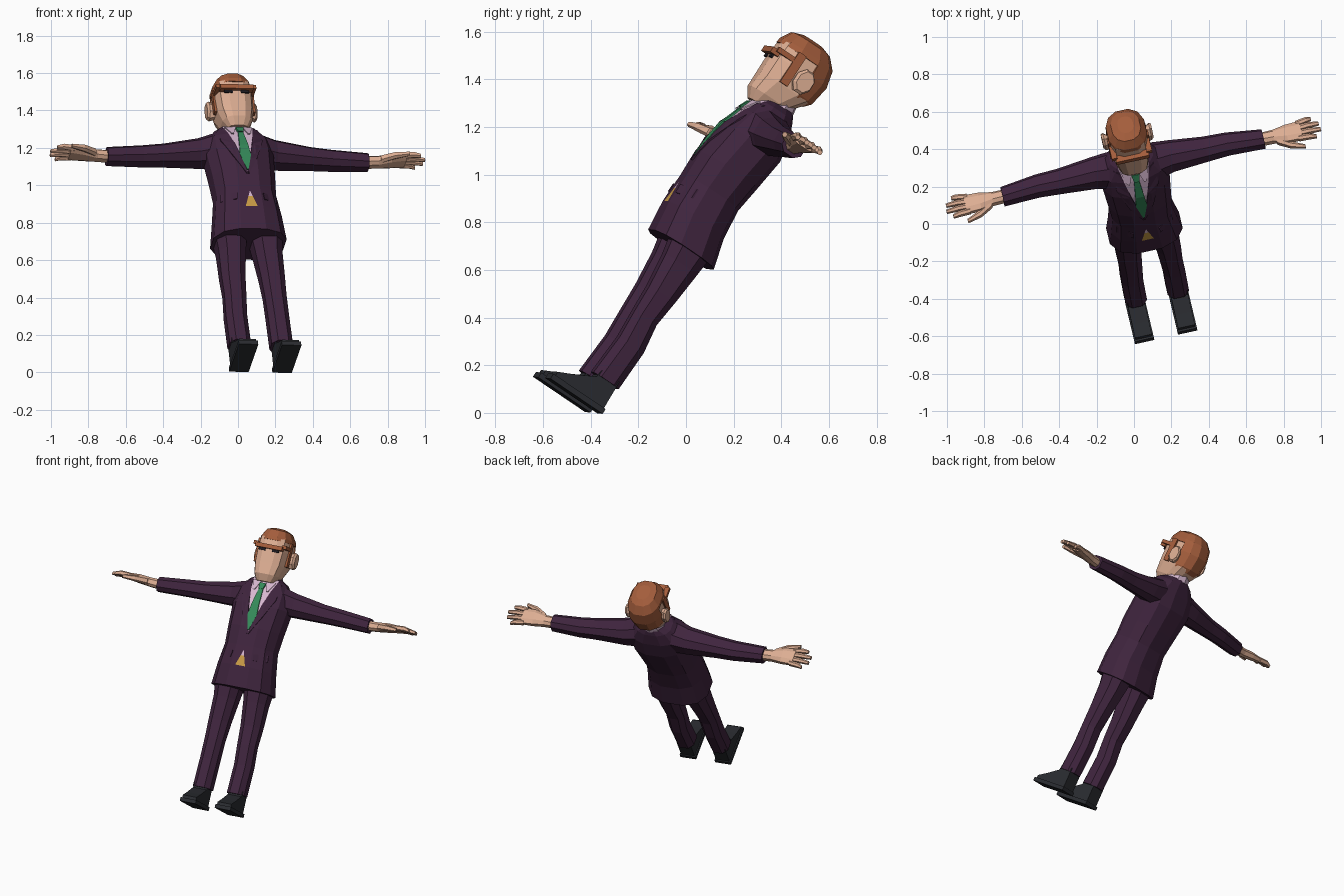
import bpy, bmesh, math
from mathutils import Matrix, Vector
from mathutils.bvhtree import BVHTree

cube = bpy.data.objects.get("Cube")
if cube:
    bpy.data.objects.remove(cube)

# Whole figure is modelled upright, then leaned back and turned by this pose
X = Vector((0.976, 0.216, -0.023)).normalized()
U = Vector((-0.094, 0.542, 0.835))
U = (U - X * U.dot(X)).normalized()
Y = U.cross(X)
POSE = Matrix((X, Y, U)).transposed().to_4x4()
POSE.translation = (0.131, -0.431, 0.044)


def material(name, r, g, b):
    m = bpy.data.materials.new(name)
    m.use_nodes = True
    m.diffuse_color = (r, g, b, 1)
    bsdf = m.node_tree.nodes["Principled BSDF"]
    bsdf.inputs["Base Color"].default_value = (r, g, b, 1)
    bsdf.inputs["Roughness"].default_value = 0.8
    return m


SUIT = material("plum suit", 0.05, 0.018, 0.048)
SKIN = material("skin", 0.72, 0.42, 0.29)
HAIR = material("ginger hair", 0.37, 0.11, 0.045)
SHIRT = material("pale lilac shirt", 0.67, 0.47, 0.62)
TIE = material("green tie", 0.035, 0.25, 0.1)
SHOE = material("charcoal shoe", 0.023, 0.025, 0.03)
GOLD = material("gold", 0.58, 0.33, 0.06)
EYE = material("dark eye", 0.012, 0.01, 0.014)


def finish(bm, name, *mats):
    bmesh.ops.recalc_face_normals(bm, faces=bm.faces[:])
    bm.transform(POSE)
    mesh = bpy.data.meshes.new(name)
    bm.to_mesh(mesh)
    bm.free()
    obj = bpy.data.objects.new(name, mesh)
    for m in mats:
        mesh.materials.append(m)
    bpy.context.collection.objects.link(obj)
    return obj


def loft(rings, axis="z", sides=12, power=2.5, tilt=0, grow=1, bm=None):
    """Rings are (x, y, z, half size a, half size b) across the given axis."""
    bm = bm or bmesh.new()
    loops = []
    for x, y, z, a, b in rings:
        loop = []
        for i in range(sides):
            t = (i + 0.5) * math.tau / sides
            c, s = math.cos(t), math.sin(t)
            p = grow * a * math.copysign(abs(c) ** (2 / power), c)
            q = grow * b * math.copysign(abs(s) ** (2 / power), s)
            off = (p, q, tilt * q) if axis == "z" else (0, p, q)
            loop.append(bm.verts.new(Vector((x, y, z)) + Vector(off)))
        loops.append(loop)
    for l0, l1 in zip(loops, loops[1:]):
        for i in range(sides):
            j = (i + 1) % sides
            bm.faces.new((l0[i], l0[j], l1[j], l1[i]))
    bm.faces.new(loops[0])
    bm.faces.new(loops[-1])
    return bm


def flip(rings, s):
    return [(s * r[0], *r[1:]) for r in rings]


def cut(bm, point, normal, keep=lambda f: True):
    faces = [f for f in bm.faces if keep(f)]
    geom = faces + list({e for f in faces for e in f.edges}) + list({v for f in faces for v in f.verts})
    bmesh.ops.bisect_plane(bm, geom=geom, plane_co=point, plane_no=normal, dist=1e-5)


# Jacket body, with the shirt opening and waist notch cut into its front
torso = loft([
    (0, -0.005, 0.765, 0.205, 0.155), (0, -0.03, 0.9, 0.187, 0.145),
    (0, -0.035, 1.03, 0.168, 0.138), (0, -0.028, 1.15, 0.176, 0.148),
    (0, -0.008, 1.3, 0.188, 0.147), (0, 0, 1.4, 0.18, 0.12),
    (0, 0.005, 1.47, 0.12, 0.09), (0, 0.01, 1.5, 0.07, 0.07)])


def front(f):
    return f.calc_center_median().y < -0.06 and f.normal.y < -0.2


torso.normal_update()
bmesh.ops.recalc_face_normals(torso, faces=torso.faces[:])
for s in (-1, 1):
    cut(torso, (0, 0, 1.12), (0.36, 0, -s * 0.085), front)
    cut(torso, (0, 0, 1.0), (0.23, 0, s * 0.076), front)
for h in (0.9, 0.965):
    cut(torso, (0, 0, h), (0, 0, 1), front)
for f in torso.faces:
    c = f.calc_center_median()
    if front(f):
        if c.z > 1.12 and abs(c.x) < (c.z - 1.12) * 0.236:
            f.material_index = 1
        elif 0.9 < c.z < 1.0 and abs(c.x) < (1.0 - c.z) * 0.33:
            f.material_index = 2 if c.z < 0.965 else 1
surface = BVHTree.FromBMesh(torso)
finish(torso, "jacket_body", SUIT, SHIRT, GOLD)


def strip(name, left, right, mat, lift=0.008):
    """Thin plate lying on the jacket front between two (x, height) edges."""
    bm = bmesh.new()

    def put(p, out):
        hit = surface.ray_cast(Vector((p[0], -1, p[1])), Vector((0, 1, 0)))[0]
        y = hit.y if hit else -0.06
        return bm.verts.new((p[0], y - out, p[1]))
    rows = [[put(l, lift), put(r, lift), put(r, -0.004), put(l, -0.004)]
            for l, r in zip(left, right)]
    for a, b in zip(rows, rows[1:]):
        for i in range(4):
            j = (i + 1) % 4
            bm.faces.new((a[i], a[j], b[j], b[i]))
    bm.faces.new(rows[0])
    bm.faces.new(rows[-1])
    return finish(bm, name, mat)


# Tie
strip("tie_knot", [(-0.022, 1.445), (-0.014, 1.405)], [(0.022, 1.445), (0.014, 1.405)], TIE, 0.016)
strip("tie_blade", [(-0.014, 1.405), (-0.024, 1.3), (-0.03, 1.23), (-0.004, 1.13)],
      [(0.014, 1.405), (0.024, 1.3), (0.03, 1.23), (0.004, 1.13)], TIE, 0.009)

for s, side in ((1, "left"), (-1, "right")):
    def at(*pts):
        return [(s * x, z) for x, z in pts]

    # Lapels, shirt collar points and pocket flaps
    strip(side + "_lapel", at((0, 1.11), (0.02, 1.2), (0.046, 1.31), (0.08, 1.45)),
          at((0.006, 1.105), (0.066, 1.22), (0.115, 1.35), (0.11, 1.455)), SUIT)
    strip(side + "_collar_point", at((0.016, 1.455), (0.04, 1.39)),
          at((0.075, 1.46), (0.052, 1.395)), SHIRT, 0.01)
    strip(side + "_pocket_flap", at((0.07, 0.985), (0.075, 0.945)),
          at((0.15, 1.0), (0.155, 0.955)), SUIT)

    # Sleeve
    finish(loft(flip([
        (0.12, 0.005, 1.365, 0.1, 0.09), (0.21, 0.02, 1.355, 0.085, 0.077),
        (0.4, 0.025, 1.34, 0.068, 0.06), (0.52, 0.03, 1.335, 0.062, 0.055),
        (0.715, 0.02, 1.322, 0.052, 0.048)], s), "x", 8), side + "_sleeve", SUIT)

    # Hand with four fingers and a thumb
    hand = loft(flip([
        (0.7, 0.02, 1.322, 0.036, 0.032), (0.77, 0.018, 1.325, 0.038, 0.03),
        (0.84, 0.012, 1.332, 0.056, 0.028), (0.92, 0.012, 1.336, 0.06, 0.02)], s), "x", 8)
    for k, tip in enumerate((0.995, 1.025, 1.02, 0.985)):
        y = -0.034 + 0.031 * k
        loft(flip([(0.9, y, 1.336, 0.016, 0.018), (0.96, y * 1.15, 1.34, 0.016, 0.016),
                   (tip, y * 1.25, 1.332, 0.011, 0.011)], s), "x", 6, bm=hand)
    loft(flip([(0.78, -0.01, 1.325, 0.022, 0.022), (0.85, -0.055, 1.322, 0.02, 0.019),
               (0.925, -0.082, 1.318, 0.011, 0.012)], s), "x", 6, bm=hand)
    finish(hand, side + "_hand", SKIN)

    # Trouser leg
    finish(loft(flip([
        (0.115, 0.003, 0.115, 0.062, 0.069), (0.115, 0.012, 0.3, 0.062, 0.066),
        (0.11, 0, 0.43, 0.064, 0.06), (0.108, 0.005, 0.55, 0.07, 0.07),
        (0.1, 0.005, 0.7, 0.079, 0.086), (0.098, 0, 0.8, 0.092, 0.1)], s),
        sides=8), side + "_trouser_leg", SUIT)

    # Shoe: wedge upper on a flat sole, extruded from a side profile
    for name, profile, half in (
            ("shoe_upper", [(0.055, 0.01), (-0.195, 0.01), (-0.195, 0.03), (-0.13, 0.06),
                            (-0.045, 0.105), (-0.04, 0.14), (0.05, 0.14)], 0.046),
            ("shoe_sole", [(0.062, -0.012), (-0.207, -0.012), (-0.207, 0.012), (0.062, 0.012)], 0.053)):
        bm = bmesh.new()
        face = bm.faces.new([bm.verts.new((s * 0.118 - half, y, z)) for y, z in profile])
        ext = bmesh.ops.extrude_face_region(bm, geom=[face])["geom"]
        bmesh.ops.translate(bm, vec=(2 * half, 0, 0),
                            verts=[v for v in ext if isinstance(v, bmesh.types.BMVert)])
        finish(bm, side + "_" + name, SHOE)

    # Ear
    finish(loft(flip([(0.09, 0.012, 1.62, 0.03, 0.045), (0.125, 0.022, 1.628, 0.045, 0.057),
                      (0.137, 0.026, 1.63, 0.036, 0.047)], s), "x", 8, 2), side + "_ear", SKIN)

# Neck and shirt collar
finish(loft([(0, 0, 1.44, 0.065, 0.066), (0, 0, 1.6, 0.065, 0.07)], sides=10, power=2), "neck", SKIN)
finish(loft([(0, 0, 1.455, 0.088, 0.087), (0, 0, 1.52, 0.075, 0.077)], sides=10, power=2, tilt=0.45),
       "shirt_collar", SHIRT)

# Head
SKULL = [(0, -0.07, 1.455, 0.055, 0.045), (0, -0.045, 1.5, 0.083, 0.097),
         (0, -0.015, 1.57, 0.1, 0.127), (0, -0.008, 1.66, 0.105, 0.135),
         (0, -0.012, 1.735, 0.1, 0.122), (0, -0.02, 1.78, 0.074, 0.09),
         (0, -0.02, 1.795, 0.04, 0.05)]
finish(loft(SKULL, power=3), "head", SKIN)

# Hair shell: skull shape enlarged, with the face region cut away
hair = loft([(x, y + 0.004, z + 0.008, a, b) for x, y, z, a, b in SKULL[1:]], power=2.4, grow=1.07)
cut(hair, (0, 0, 1.72), (0, 0, 1))
cut(hair, (0, 0.04, 0), (0, 1, 0))
cut(hair, (0, 0, 1.55), (0, 0, 1))
face_side = [f for f in hair.faces for c in [f.calc_center_median()]
             if c.z < 1.55 or (c.z < 1.72 and c.y < 0.04)]
bmesh.ops.delete(hair, geom=face_side, context="FACES")
shell = finish(hair, "hair", HAIR)
solid = shell.modifiers.new("thickness", "SOLIDIFY")
solid.thickness = 0.012


def block(name, x, y, z, sx, sy, sz, mat):
    bm = bmesh.new()
    bmesh.ops.create_cube(bm, size=1, matrix=Matrix.Translation((x, y, z)) @ Matrix.Diagonal((sx, sy, sz, 1)))
    finish(bm, name, mat)


# Brow ridge, eyes and sideburns
block("brow", 0, -0.142, 1.672, 0.18, 0.04, 0.026, HAIR)
for s, side in ((1, "left"), (-1, "right")):
    block(side + "_eye", s * 0.045, -0.1405, 1.652, 0.045, 0.009, 0.016, EYE)
    block(side + "_brow_end", s * 0.095, -0.1, 1.685, 0.03, 0.085, 0.022, HAIR)
    block(side + "_sideburn", s * 0.101, -0.042, 1.65, 0.022, 0.038, 0.15, HAIR)
